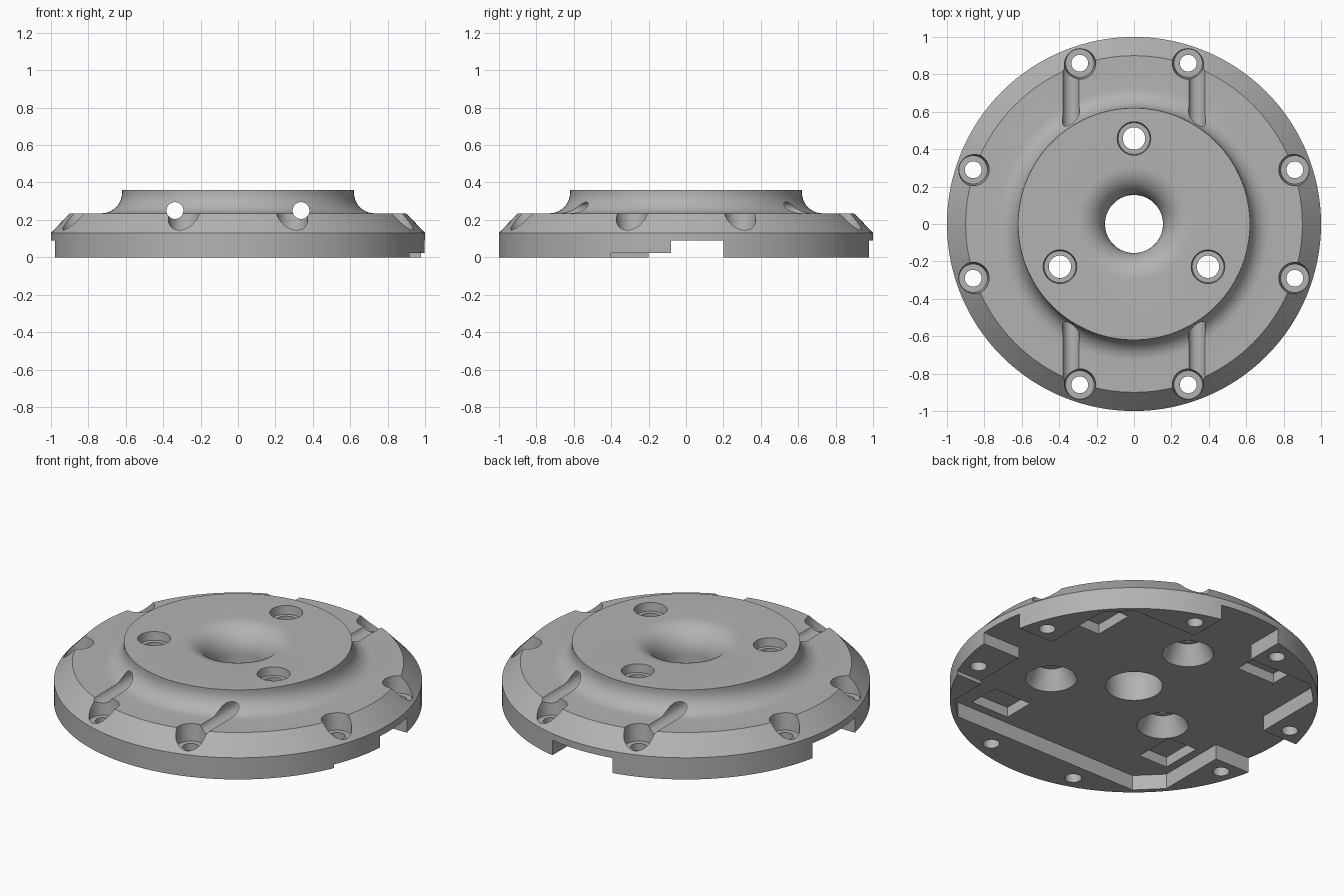
import bpy, bmesh
from math import sin, cos, pi, radians
from mathutils import Matrix, Vector

if "Cube" in bpy.data.objects:
    bpy.data.objects.remove(bpy.data.objects["Cube"], do_unlink=True)

steel = bpy.data.materials.new("plain grey metal")
steel.use_nodes = True
GREY = (0.45, 0.45, 0.45, 1)
steel.diffuse_color = GREY
steel.node_tree.nodes["Principled BSDF"].inputs["Base Color"].default_value = GREY


def make(name, bm):
    bmesh.ops.recalc_face_normals(bm, faces=bm.faces)
    mesh = bpy.data.meshes.new(name)
    bm.to_mesh(mesh)
    bm.free()
    obj = bpy.data.objects.new(name, mesh)
    bpy.context.collection.objects.link(obj)
    mesh.materials.append(steel)
    return obj


def lathe(name, profile, steps):
    bm = bmesh.new()
    verts = [bm.verts.new((r, 0, z)) for r, z in profile]
    edges = [bm.edges.new((verts[i - 1], verts[i])) for i in range(len(verts))]
    bmesh.ops.spin(bm, geom=verts + edges, axis=(0, 0, 1), cent=(0, 0, 0),
                   angle=2 * pi, steps=steps)
    bmesh.ops.remove_doubles(bm, verts=bm.verts, dist=1e-5)
    return make(name, bm)


def arc(cx, cz, r, start, end, n=10):
    angles = [radians(start + (end - start) * i / n) for i in range(n + 1)]
    return [(cx + r * cos(a), cz + r * sin(a)) for a in angles]


def cone(bm, x, y, z0, z1, r0, r1, segs=32):
    bmesh.ops.create_cone(bm, cap_ends=True, segments=segs, radius1=r0, radius2=r1,
                          depth=z1 - z0, matrix=Matrix.Translation((x, y, (z0 + z1) / 2)))


def box(bm, lo, hi, turn=0):
    lo, hi = Vector(lo), Vector(hi)
    m = Matrix.Rotation(turn, 4, 'Z') @ Matrix.Translation((lo + hi) / 2)
    bmesh.ops.create_cube(bm, size=1, matrix=m @ Matrix.Diagonal((*(hi - lo), 1)))


def cut(target, bm):
    cutter = make("cutter", bm)
    cutter.hide_render = True
    mod = target.modifiers.new("cut", 'BOOLEAN')
    mod.operation, mod.solver, mod.object = 'DIFFERENCE', 'EXACT', cutter
    bpy.context.view_layer.objects.active = target
    bpy.ops.object.modifier_apply(modifier=mod.name)
    bpy.data.objects.remove(cutter, do_unlink=True)


# Turned body: rim, chamfer, concave fillet, hub and rounded central bore
profile = [(0.155, 0), (1, 0), (1, 0.13), (0.9, 0.235)]
profile += arc(0.73, 0.345, 0.11, 270, 180)
profile += [(0.62, 0.36)]
profile += arc(0.305, 0.21, 0.15, 90, 180, 12)
flange = lathe("flange_body", profile, 128)

# Underside pocket: chamfered square with slots out through three sides
half, corner, slot, floor = 0.75, 0.62, 0.2, 0.09
outline = []
for side in range(4):
    pts = [(half, -corner)]
    if side != 3:
        low = -0.08 if side == 0 else -slot
        pts += [(half, low), (1.2, low), (1.2, slot), (half, slot)]
    pts.append((half, corner))
    turn = Matrix.Rotation(side * pi / 2, 3, 'Z')
    outline += [turn @ Vector((x, y, -0.1)) for x, y in pts]
bm = bmesh.new()
face = bm.faces.new([bm.verts.new(p) for p in outline])
ext = bmesh.ops.extrude_face_region(bm, geom=[face])
bmesh.ops.translate(bm, vec=(0, 0, floor + 0.1),
                    verts=[v for v in ext["geom"] if isinstance(v, bmesh.types.BMVert)])
cut(flange, bm)

# Shallow relief on one rim tooth
bm = bmesh.new()
box(bm, (0.7, -0.4, -0.1), (1.2, 0, 0.022))
cut(flange, bm)

# Four rectangular recesses in the pocket floor
bm = bmesh.new()
for side in range(4):
    box(bm, (0.51, 0.31, 0.05), (0.7, 0.56, 0.15), side * pi / 2)
cut(flange, bm)

# Rim bolt holes with tapered seats
rim_spots = []
for sx in (-1, 1):
    for sy in (-1, 1):
        rim_spots += [(0.29 * sx, 0.86 * sy), (0.86 * sx, 0.29 * sy)]
for z0, z1, r0, r1 in ((0.135, 0.3, 0.076, 0.092), (-0.1, 0.2, 0.045, 0.045)):
    bm = bmesh.new()
    for x, y in rim_spots:
        cone(bm, x, y, z0, z1, r0, r1)
    cut(flange, bm)

# Hub bolt holes, seated above and flared below
for z0, z1, r0, r1 in ((0.31, 0.41, 0.085, 0.095), (-0.1, 0.4, 0.06, 0.06),
                       (0.05, 0.2, 0.16, 0.085)):
    bm = bmesh.new()
    for k in range(3):
        a = radians(90 + 120 * k)
        cone(bm, 0.457 * cos(a), 0.457 * sin(a), z0, z1, r0, r1)
    cut(flange, bm)

# Long drillings across the hub that leave grooves on the flange
bm = bmesh.new()
for x in (-0.337, 0.337):
    m = Matrix.Translation((x, 0, 0.25)) @ Matrix.Rotation(pi / 2, 4, 'X')
    bmesh.ops.create_cone(bm, cap_ends=True, segments=32, radius1=0.045, radius2=0.045,
                          depth=2.2, matrix=m)
cut(flange, bm)

# Smooth shading with crisp machined edges
bpy.ops.object.select_all(action='DESELECT')
flange.select_set(True)
bpy.context.view_layer.objects.active = flange
bpy.ops.object.shade_smooth_by_angle(angle=radians(25))
